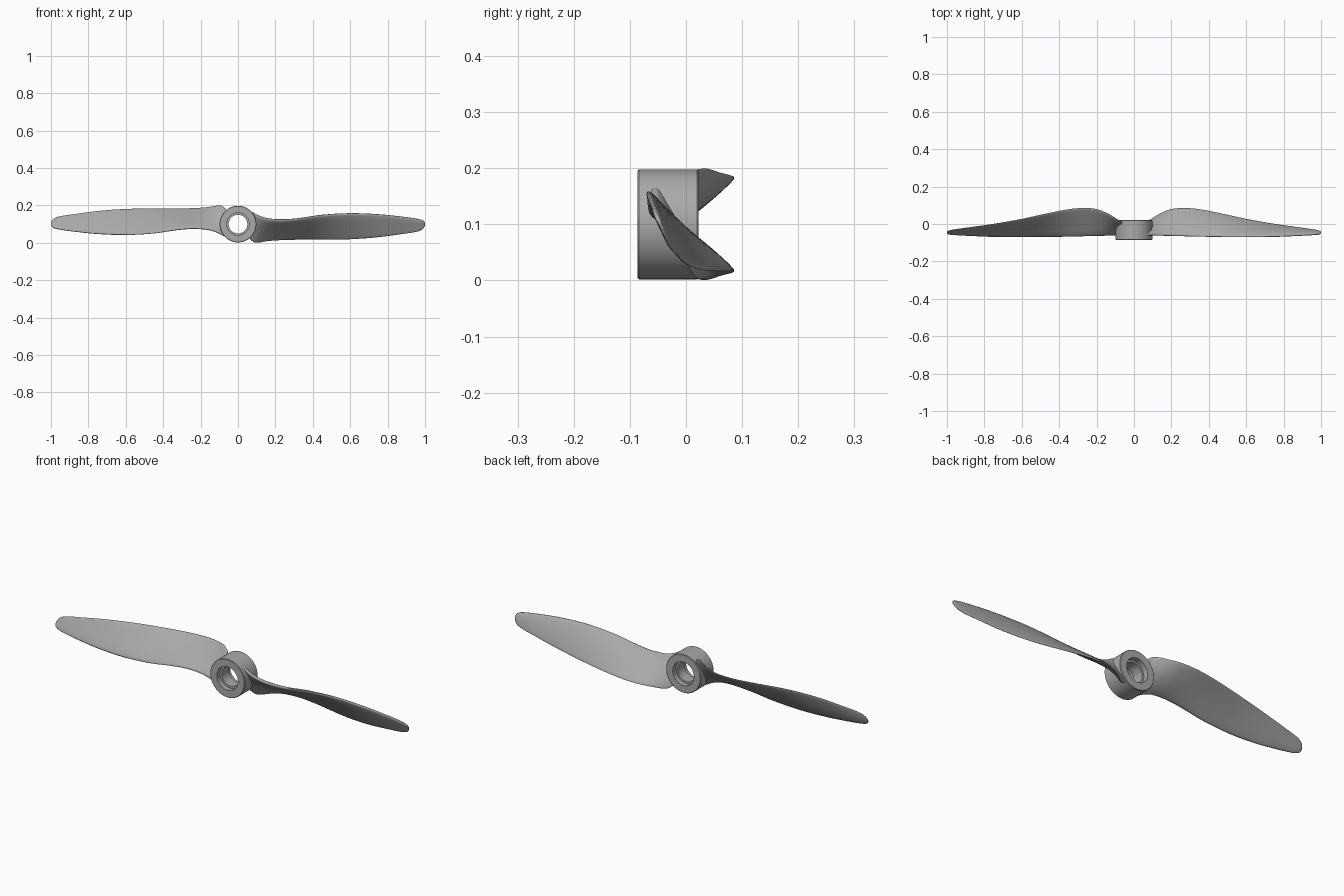
import bpy, bmesh, math
from mathutils import Matrix, Vector

if "Cube" in bpy.data.objects:
    bpy.data.objects.remove(bpy.data.objects["Cube"])

grey = bpy.data.materials.new("light_grey")
grey.diffuse_color = (0.40, 0.40, 0.40, 1)
grey.use_nodes = True
grey.node_tree.nodes["Principled BSDF"].inputs["Base Color"].default_value = grey.diffuse_color


def finish(name, bm, angle):
    bmesh.ops.recalc_face_normals(bm, faces=bm.faces)
    me = bpy.data.meshes.new(name)
    bm.to_mesh(me)
    bm.free()
    me.materials.append(grey)
    ob = bpy.data.objects.new(name, me)
    bpy.context.collection.objects.link(ob)
    bpy.ops.object.select_all(action='DESELECT')
    ob.select_set(True)
    bpy.context.view_layer.objects.active = ob
    bpy.ops.object.shade_smooth_by_angle(angle=math.radians(angle))
    return ob


def skin(bm, rings, closed):
    pairs = list(zip(rings, rings[1:])) + ([(rings[-1], rings[0])] if closed else [])
    for a, b in pairs:
        for i in range(len(a)):
            j = (i + 1) % len(a)
            bm.faces.new((a[i], a[j], b[j], b[i]))


# hub: stepped bore, revolved about the y axis as (radius, y)
hub_profile = [(0.0955, -0.086), (0.098, -0.0835), (0.098, 0.0195), (0.0955, 0.022),
               (0.060, 0.022), (0.060, -0.004), (0.050, -0.004),
               (0.050, -0.060), (0.060, -0.060), (0.060, -0.086)]
bm = bmesh.new()
N = 72
rings = [[bm.verts.new((r * math.cos(math.tau * k / N), y, 0.1 + r * math.sin(math.tau * k / N)))
          for k in range(N)] for r, y in hub_profile]
skin(bm, rings, True)
finish("hub", bm, 30)

# blade stations: x, leading edge (y, z), trailing edge (y, z), thickness
stations = [
    (0.065, -0.058, 0.168, 0.012, 0.018, 0.026),
    (0.085, -0.058, 0.160, 0.022, 0.003, 0.026),
    (0.11, -0.059, 0.146, 0.038, 0.001, 0.025),
    (0.15, -0.061, 0.132, 0.061, 0.008, 0.024),
    (0.20, -0.063, 0.125, 0.080, 0.013, 0.023),
    (0.27, -0.065, 0.125, 0.086, 0.016, 0.022),
    (0.35, -0.067, 0.134, 0.079, 0.017, 0.021),
    (0.45, -0.068, 0.149, 0.060, 0.017, 0.020),
    (0.60, -0.069, 0.158, 0.027, 0.019, 0.019),
    (0.75, -0.067, 0.153, 0.000, 0.030, 0.018),
    (0.87, -0.062, 0.141, -0.017, 0.046, 0.016),
    (0.95, -0.058, 0.130, -0.028, 0.058, 0.014),
    (0.98, -0.056, 0.123, -0.033, 0.068, 0.012),
    (0.994, -0.053, 0.115, -0.038, 0.080, 0.009),
    (1.0, -0.049, 0.105, -0.043, 0.093, 0.005),
]


def spline(p0, p1, p2, p3, t):
    # smooth curve with slopes measured along x
    h = p2[0] - p1[0]
    out = [p1[0] + h * t]
    for a, b, c, d in list(zip(p0, p1, p2, p3))[1:]:
        m1 = (c - a) / (p2[0] - p0[0]) * h
        m2 = (d - b) / (p3[0] - p1[0]) * h
        out.append((2*t**3 - 3*t**2 + 1) * b + (t**3 - 2*t**2 + t) * m1
                   + (3*t**2 - 2*t**3) * c + (t**3 - t**2) * m2)
    return out


def blade(name, turn):
    bm = bmesh.new()
    fine = []
    last = len(stations) - 1
    for i in range(last):
        p = [stations[max(0, min(last, i + k))] for k in (-1, 0, 1, 2)]
        fine += [spline(*p, t / 4) for t in range(4)]
    fine.append(stations[-1])
    rings, M = [], 28
    for x, ly, lz, ty, tz, th in fine:
        le, te = Vector((x, ly, lz)), Vector((x, ty, tz))
        chord = te - le
        nrm = Vector((0, -chord.z, chord.y)).normalized()
        ring = []
        for k in range(M):
            a = math.tau * k / M
            s = 0.5 - 0.5 * math.cos(a)
            # rounded edges, thicker toward the leading edge, slight camber
            half = 0.5 * th * (1.1 - 0.5 * s) * math.copysign(abs(math.sin(a)) ** 0.7, math.sin(a))
            ring.append(bm.verts.new(le + chord * s + nrm * (half + 0.12 * th * math.sin(math.pi * s))))
        rings.append(ring)
    skin(bm, rings, False)
    bm.faces.new(rings[0])
    bm.faces.new(rings[-1])
    # spin about the hub axis
    bmesh.ops.rotate(bm, verts=bm.verts, cent=(0, 0, 0.1), matrix=Matrix.Rotation(turn, 3, 'Y'))
    # keep the bore clear
    for v in bm.verts:
        assert abs(v.co.x) > 0.06
    return finish(name, bm, 60)


blade("right_blade", 0.0)
blade("left_blade", math.pi)
